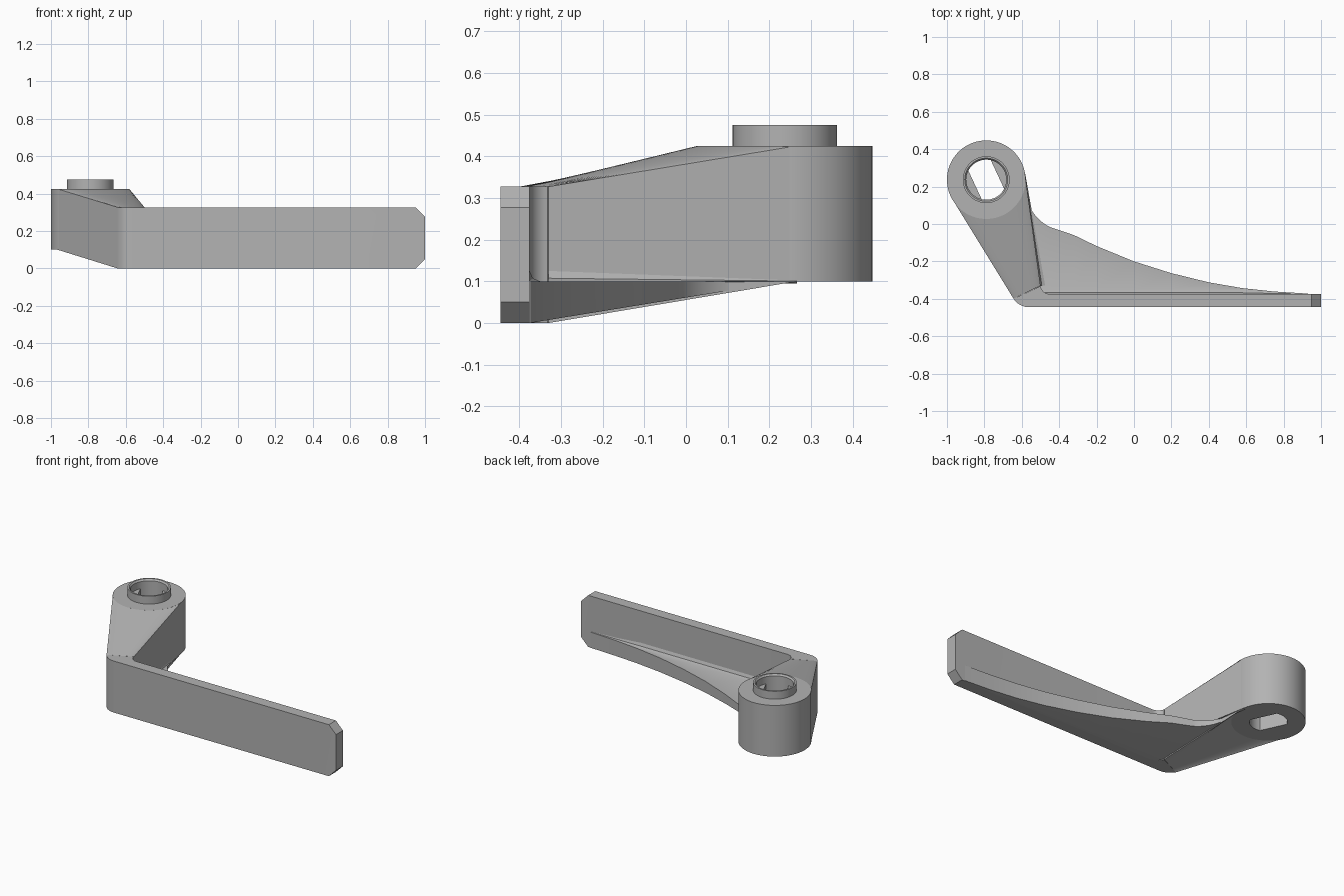
import bpy, bmesh
from math import radians, cos, sin, pi
from mathutils import Vector

cube = bpy.data.objects.get("Cube")
if cube:
    bpy.data.objects.remove(cube, do_unlink=True)

grey = bpy.data.materials.new("plain grey")
grey.use_nodes = True
grey.diffuse_color = (0.45, 0.45, 0.45, 1)
grey.node_tree.nodes["Principled BSDF"].inputs["Base Color"].default_value = grey.diffuse_color

CENTRE = Vector((-0.79, 0.237))
BOSS_R, BORE_R = 0.21, 0.107
BASE, BOSS_TOP, PLATE_TOP = 0.10, 0.425, 0.327
BACK, FRONT = -0.375, -0.445


def polar(centre, r, a):
    return Vector((centre[0] + r * cos(a), centre[1] + r * sin(a)))


def arc(centre, r, start, end, n):
    return [polar(centre, r, radians(start + (end - start) * i / n)) for i in range(n + 1)]


def finish(name, bm):
    bmesh.ops.remove_doubles(bm, verts=bm.verts, dist=1e-5)
    bmesh.ops.recalc_face_normals(bm, faces=bm.faces)
    mesh = bpy.data.meshes.new(name)
    bm.to_mesh(mesh)
    bm.free()
    mesh.materials.append(grey)
    ob = bpy.data.objects.new(name, mesh)
    bpy.context.collection.objects.link(ob)
    bpy.ops.object.select_all(action='DESELECT')
    ob.select_set(True)
    bpy.context.view_layer.objects.active = ob
    bpy.ops.object.shade_smooth_by_angle(angle=radians(25))
    return ob


def loft(rings, closed=False):
    """Skin equal cross-sections, capping the ends unless the loop is closed."""
    bm = bmesh.new()
    rows = [[bm.verts.new(p) for p in ring] for ring in rings]
    n = len(rows[0])
    pairs = list(zip(rows, rows[1:] + rows[:1])) if closed else list(zip(rows, rows[1:]))
    for a, b in pairs:
        for i in range(n):
            j = (i + 1) % n
            bm.faces.new((a[i], a[j], b[j], b[i]))
    if not closed:
        bm.faces.new(rows[0])
        bm.faces.new(rows[-1])
    return bm


def prism(outline, z0, z1):
    return loft([[(p[0], p[1], z) for p in outline] for z in (z0, z1)])


# Hollow boss with its raised collar, turned from one profile
profile = [(BORE_R, BASE), (BOSS_R, BASE), (BOSS_R, BOSS_TOP), (0.125, BOSS_TOP),
           (0.125, 0.475), (0.115, 0.475), (BORE_R, 0.465)]
steps = 72
finish("boss", loft([[(*polar(CENTRE, r, 2 * pi * k / steps), z) for r, z in profile]
                     for k in range(steps)], closed=True))

# Two flats that narrow the bore to a slot
for side, turn in (("left", 25), ("right", 205)):
    finish(side + "_bore_flat", prism(arc(CENTRE, BORE_R + 0.003, turn - 53, turn + 53, 16), BASE, 0.42))

# Long plate with rounded outer corner, inner fillet and clipped end
corner = (-0.56, FRONT + 0.1)
outline = [(1, FRONT), (1, BACK)] + arc((-0.45, BACK + 0.05), 0.05, 270, 188, 8)
outline += arc(corner, 0.1, 213, 270, 12)
plate = prism(outline, 0, PLATE_TOP)
for z, up in ((PLATE_TOP, 1), (0, -1)):
    geom = plate.verts[:] + plate.edges[:] + plate.faces[:]
    cut = bmesh.ops.bisect_plane(plate, geom=geom, plane_co=(0.95, 0, z),
                                 plane_no=(1, 0, up), clear_outer=True)
    rim = [e for e in cut["geom_cut"] if isinstance(e, bmesh.types.BMEdge)]
    bmesh.ops.holes_fill(plate, edges=rim)
finish("plate", plate)

# Arm lofted from the corner up to the near half of the boss
start = polar(corner, 0.1, radians(213))
end = Vector((-0.5, BACK + 0.045))
near = arc(CENTRE, BOSS_R - 0.001, 213, 368, 36)
rings = []
for i, p in enumerate(near):
    q = start.lerp(end, i / (len(near) - 1))
    rings.append([(*q, 0), (*p, BASE), (*p, BOSS_TOP), (*q, PLATE_TOP)])
finish("arm", loft(rings))

# Web under the inner angle, with a curved free edge and a fillet to the plate
bow = [(0.93, -0.372), (0.75, -0.361), (0.58, -0.343), (0.4, -0.312), (0.2, -0.263),
       (0, -0.2), (-0.2, -0.118), (-0.32, -0.06)]
edge = [Vector(p) for p in bow]
edge += arc((-0.355, 0.185), 0.222, 246, 174, 12)
rings = []
for p in edge:
    x = max(p.x, -0.53)
    f = min(0.025, (p.y - BACK) * 0.8)
    low = min(BASE - 0.001, max(0, (p.y - BACK) * 0.163))
    rings.append([(x, BACK - 0.01, 0), (x, BACK, 0), (*p, low), (*p, BASE), (x, BACK + f, BASE),
                  (x, BACK + f * 0.3, BASE + f * 0.3), (x, BACK, BASE + f), (x, BACK - 0.01, BASE + f)])
finish("web", loft(rings))

# Fillet between web and arm
rings = []
for p, f in ((end, 0.025), (near[-1], 0.002)):
    rings.append([(p.x - 0.01, p.y, BASE - 0.005), (p.x + f, p.y, BASE), (p.x + f * 0.3, p.y, BASE + f * 0.3),
                  (p.x, p.y, BASE + f), (p.x - 0.01, p.y, BASE + f)])
finish("arm_fillet", loft(rings))
